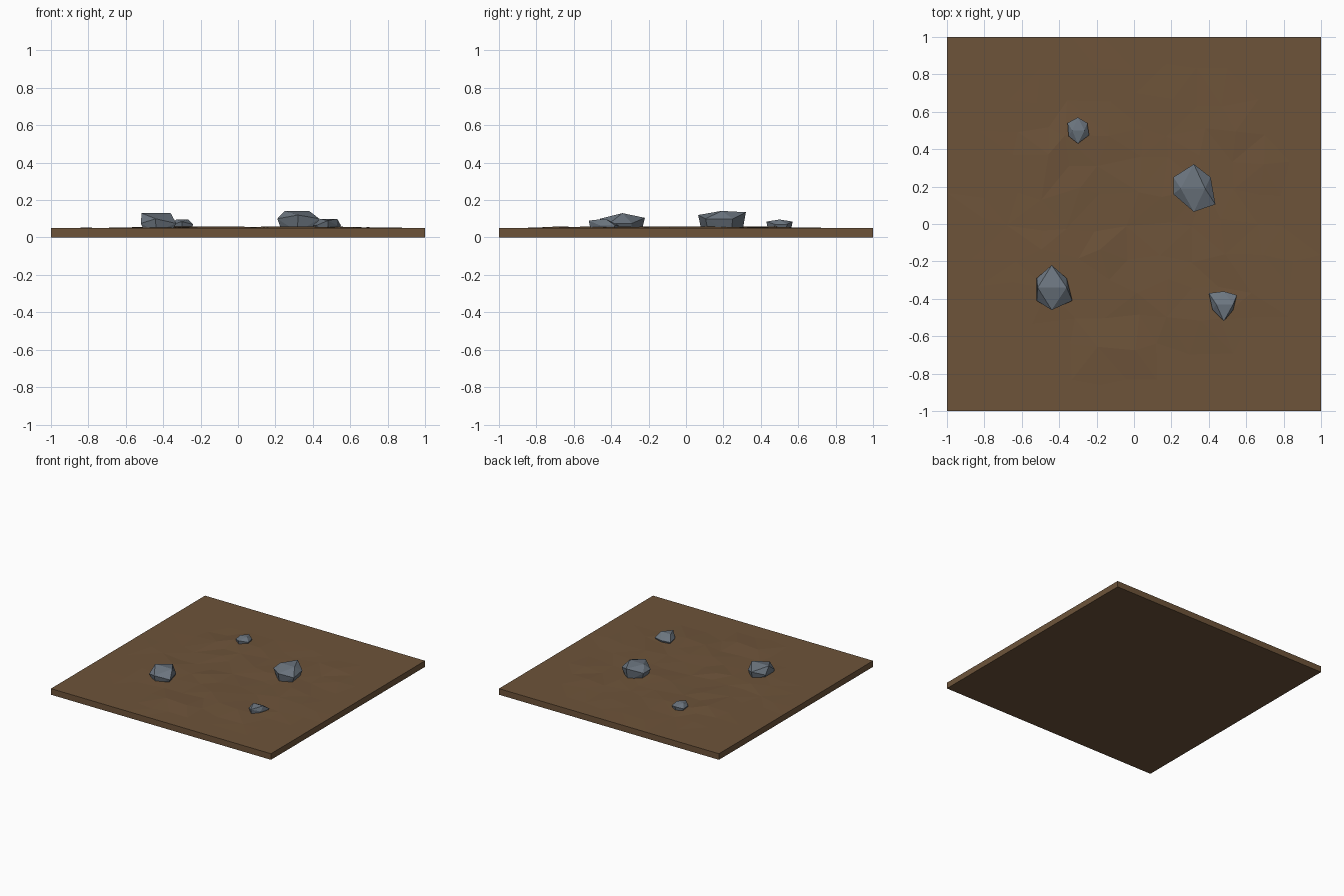
import bpy
import bmesh
import random

random.seed(7)
cube = bpy.data.objects.get("Cube")
if cube:
    bpy.data.objects.remove(cube, do_unlink=True)


def material(name, rgb):
    mat = bpy.data.materials.new(name)
    mat.use_nodes = True
    colour = (*rgb, 1.0)
    mat.diffuse_color = colour
    mat.node_tree.nodes["Principled BSDF"].inputs["Base Color"].default_value = colour
    return mat


earth = material("brown earth", (0.155, 0.088, 0.042))
stone = material("grey stone", (0.15, 0.18, 0.215))


def add_object(name, bm, mat):
    bmesh.ops.recalc_face_normals(bm, faces=bm.faces)
    mesh = bpy.data.meshes.new(name)
    bm.to_mesh(mesh)
    bm.free()
    mesh.materials.append(mat)
    obj = bpy.data.objects.new(name, mesh)
    bpy.context.collection.objects.link(obj)
    return obj


# Ground slab: a faceted top with low mounds, extruded down from its rim
THICK = 0.05
bm = bmesh.new()
bmesh.ops.create_grid(bm, x_segments=12, y_segments=12, size=1)
for v in bm.verts:
    v.co.z = THICK
    if v.co.length < 0.88 and not v.is_boundary:
        fade = min(1, (0.92 - v.co.xy.length) * 4)
        v.co.x += random.uniform(-0.05, 0.05)
        v.co.y += random.uniform(-0.04, 0.04)
        v.co.z += max(0, random.uniform(-0.005, 0.01)) * fade
bmesh.ops.triangulate(bm, faces=bm.faces)
rim = [e for e in bm.edges if e.is_boundary]
skirt = bmesh.ops.extrude_edge_only(bm, edges=rim)["geom"]
for item in skirt:
    if isinstance(item, bmesh.types.BMVert):
        item.co.z = 0
bmesh.ops.holes_fill(bm, edges=[e for e in bm.edges if e.is_boundary], sides=0)
add_object("ground_slab", bm, earth)


# Rocks: squashed twenty-sided lumps, half sunk into the ground
def rock(name, outline, ridge, end_heights, side_height):
    north, ne, se, south, sw, nw = outline
    left, right, ridge_y, top = ridge
    cx, cy = (left + right) / 2, (north[1] + south[1]) / 2
    points = [(left, ridge_y, top), (right, ridge_y, top),
              (*north, end_heights[0]), (*south, end_heights[1])]
    points += [(*p, side_height) for p in (ne, se, sw, nw)]
    # Buried underside narrows toward the centre
    for x, y in outline:
        points.append((cx + (x - cx) * 0.75, cy + (y - cy) * 0.85, 0.03))
    bm = bmesh.new()
    for p in points:
        bm.verts.new(p)
    hull = bmesh.ops.convex_hull(bm, input=bm.verts)
    loose = set(hull["geom_interior"]) | set(hull["geom_unused"])
    bmesh.ops.delete(bm, geom=[g for g in loose if isinstance(g, bmesh.types.BMVert)],
                     context='VERTS')
    add_object(name, bm, stone)


rock("large_rock",
     [(0.32, 0.32), (0.41, 0.25), (0.435, 0.105), (0.32, 0.065), (0.21, 0.16), (0.21, 0.25)],
     (0.25, 0.38, 0.19, 0.142), (0.135, 0.12), 0.1)
rock("left_rock",
     [(-0.44, -0.22), (-0.36, -0.29), (-0.33, -0.41), (-0.44, -0.46), (-0.52, -0.41), (-0.52, -0.29)],
     (-0.515, -0.36, -0.34, 0.13), (0.105, 0.1), 0.075)
rock("right_rock",
     [(0.48, -0.36), (0.55, -0.38), (0.53, -0.46), (0.48, -0.52), (0.42, -0.46), (0.40, -0.37)],
     (0.44, 0.53, -0.43, 0.1), (0.065, 0.09), 0.065)
rock("small_rock",
     [(-0.3, 0.57), (-0.25, 0.54), (-0.24, 0.475), (-0.3, 0.43), (-0.35, 0.47), (-0.355, 0.54)],
     (-0.33, -0.265, 0.5, 0.096), (0.085, 0.085), 0.07)
